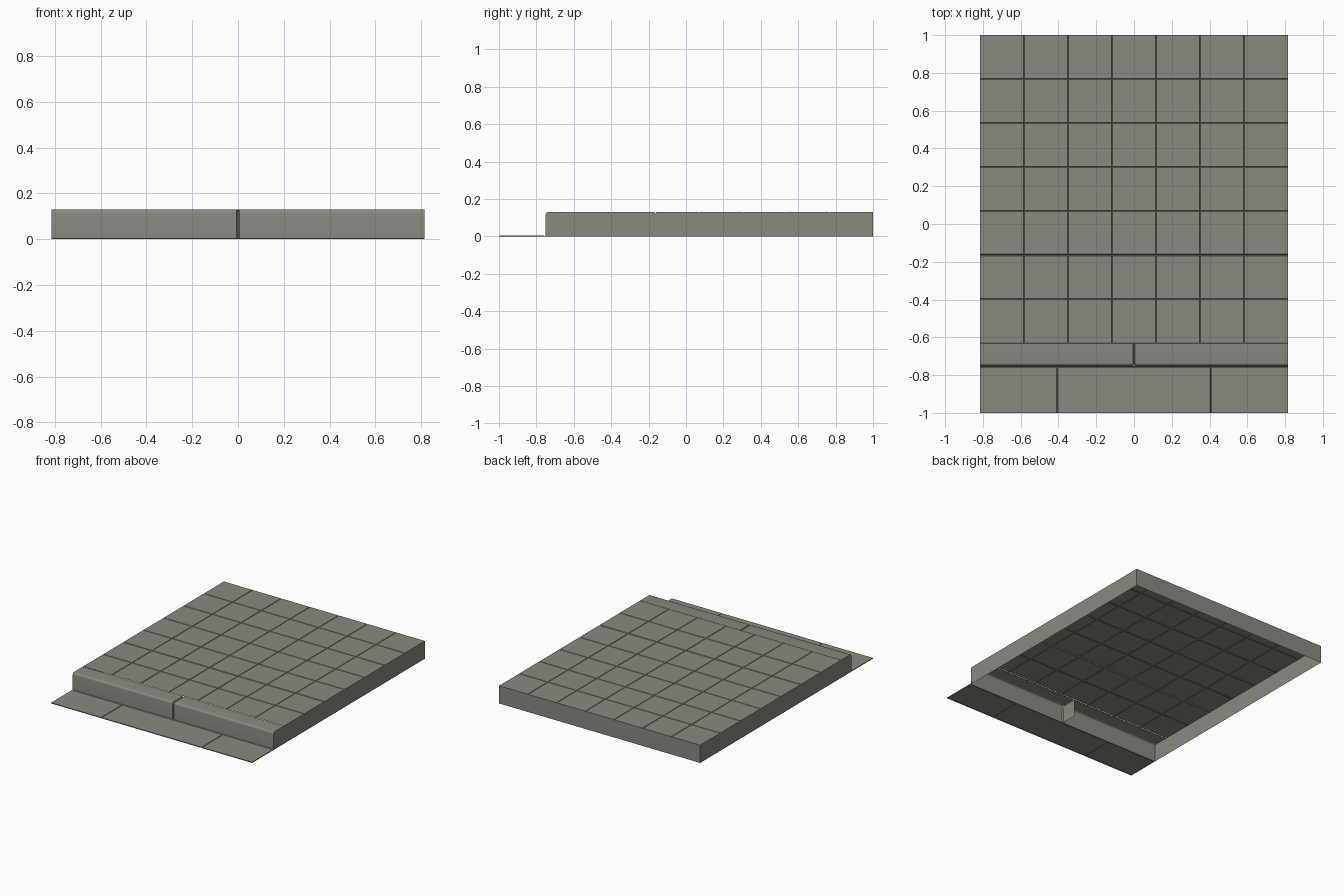
import bpy, bmesh, math

if "Cube" in bpy.data.objects:
    bpy.data.objects.remove(bpy.data.objects["Cube"], do_unlink=True)

HALF = 0.815              # half width
TOP = 0.13                # paving height
CURB_BACK, CURB_FRONT = -0.63, -0.75
COLUMNS = 7
TILE = 2 * HALF / COLUMNS

concrete = bpy.data.materials.new("concrete_grey")
concrete.use_nodes = True
colour = (0.255, 0.25, 0.215, 1)
concrete.diffuse_color = colour
bsdf = concrete.node_tree.nodes["Principled BSDF"]
bsdf.inputs["Base Color"].default_value = colour
bsdf.inputs["Roughness"].default_value = 0.9


def finish(bm, name):
    """Turn the surface outward and upward, then make the object."""
    bmesh.ops.recalc_face_normals(bm, faces=bm.faces[:])
    if sum(f.normal.z * f.calc_area() for f in bm.faces) < 0:
        bmesh.ops.reverse_faces(bm, faces=bm.faces[:])
    mesh = bpy.data.meshes.new(name)
    bm.to_mesh(mesh)
    bm.free()
    mesh.materials.append(concrete)
    obj = bpy.data.objects.new(name, mesh)
    bpy.context.collection.objects.link(obj)
    return obj


def stops(low, high, joints):
    """Positions along one axis with their depth; joints are (centre, half width, depth)."""
    out = [(low, 0), (high, 0)]
    for centre, half, depth in joints:
        out += [(centre - half, 0), (centre, depth), (centre + half, 0)]
    return sorted(out)


def grooved_slab(name, xs, ys, z, open_y):
    """Sheet with V-grooves and skirts to the ground, except along y = open_y."""
    bm = bmesh.new()
    rows = [[bm.verts.new((x, y, z - max(dx, dy))) for x, dx in xs] for y, dy in ys]
    for a, b in zip(rows, rows[1:]):
        for i in range(len(a) - 1):
            bm.faces.new((a[i], a[i + 1], b[i + 1], b[i]))
    rim = [e for e in bm.edges if e.is_boundary
           and not all(abs(v.co.y - open_y) < 1e-5 for v in e.verts)]
    skirt = bmesh.ops.extrude_edge_only(bm, edges=rim)["geom"]
    for v in skirt:
        if isinstance(v, bmesh.types.BMVert):
            v.co.z = 0
    return finish(bm, name)


# Square paving with a wider joint across the fifth row
tile_x = [(-HALF + i * TILE, 0.003, 0.005) for i in range(1, COLUMNS)]
tile_y = [(1 - i * TILE, 0.005 if i == 5 else 0.003, 0.007 if i == 5 else 0.005)
          for i in range(1, COLUMNS)]
grooved_slab("paving", stops(-HALF, HALF, tile_x),
             stops(CURB_BACK, 1, tile_y), TOP, CURB_BACK)

# Flat gutter in three pieces
gutter_x = [(s * HALF / 2, 0.004, 0.004) for s in (-1, 1)]
grooved_slab("gutter", stops(-HALF, HALF, gutter_x),
             stops(-1, CURB_FRONT, [(CURB_FRONT - 0.006, 0.005, 0.004)]),
             0.006, CURB_FRONT)


def curb_profile(inset):
    """Rounded curb outline from the back joint to the ground."""
    r, top, front = 0.014, TOP - inset, CURB_FRONT + inset
    pts = [(CURB_BACK, TOP - 0.005 - inset), (CURB_BACK - 0.003, top)]
    for i in range(6):
        a = math.radians(18 * i)
        pts.append((front + r - r * math.sin(a), top - r + r * math.cos(a)))
    return pts + [(front, 0)]


# Two curb stones, open underneath, meeting at a chamfered joint
for side, name in ((-1, "right_curb"), (1, "left_curb")):
    bm = bmesh.new()
    rings = [[bm.verts.new((side * x, y, z)) for y, z in curb_profile(inset)]
             for x, inset in ((0.001, 0.006), (0.006, 0), (HALF, 0))]
    for a, b in zip(rings, rings[1:]):
        for i in range(len(a) - 1):
            bm.faces.new((a[i], a[i + 1], b[i + 1], b[i]))
    for ring in (rings[0], rings[-1]):
        foot = bm.verts.new((ring[0].co.x, CURB_BACK, 0))
        bm.faces.new(ring + [foot])
    obj = finish(bm, name)
    bpy.ops.object.select_all(action="DESELECT")
    obj.select_set(True)
    bpy.context.view_layer.objects.active = obj
    bpy.ops.object.shade_smooth_by_angle(angle=math.radians(30))
